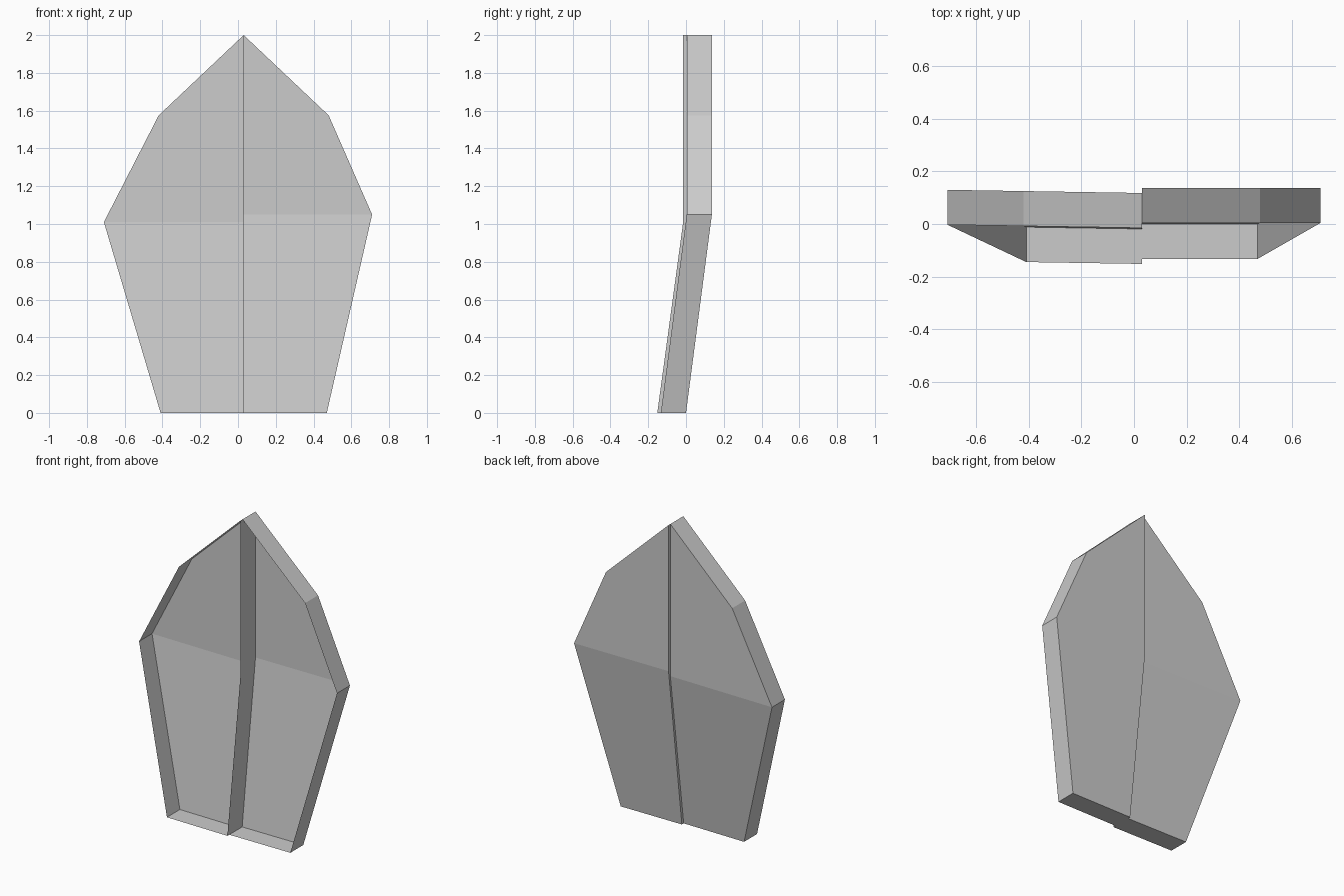
import bpy
import bmesh

if "Cube" in bpy.data.objects:
    bpy.data.objects.remove(bpy.data.objects["Cube"])

SEAM_X = 0.03     # where the two halves meet
DEPTH = 0.133     # rim depth towards the front

grey = bpy.data.materials.new("plain_grey")
grey.diffuse_color = (0.6, 0.6, 0.6, 1)
grey.use_nodes = True
grey.node_tree.nodes["Principled BSDF"].inputs["Base Color"].default_value = grey.diffuse_color


def shell_half(name, shoulder, elbow, foot, y_seam, y_outer):
    """Open-fronted tray: folded back panel with a rim wall all round.
    shoulder, elbow and foot are (x, z) points; y_* place the upper back panel."""
    def back_y(x, z):
        t = (x - SEAM_X) / (elbow[0] - SEAM_X)
        y = y_seam + (y_outer - y_seam) * t
        return y - 0.137 * max(0.0, 1 - z / elbow[1])   # lower part leans forward

    outline = [(SEAM_X, 2.0), shoulder, elbow, foot, (SEAM_X, 0.0),
               (SEAM_X, elbow[1]), (SEAM_X, shoulder[1])]
    bm = bmesh.new()
    back = [bm.verts.new((x, back_y(x, z), z)) for x, z in outline]
    front = [bm.verts.new((x, back_y(x, z) - DEPTH, z)) for x, z in outline]

    # Back panel: tip, middle, inner lower triangle, outer lower triangle
    for ids in ((0, 1, 6), (1, 2, 5, 6), (2, 4, 5), (2, 3, 4)):
        bm.faces.new([back[i] for i in ids])
    # Rim walls, including the one along the seam
    n = len(outline)
    for i in range(n):
        j = (i + 1) % n
        bm.faces.new((back[j], back[i], front[i], front[j]))
    bmesh.ops.recalc_face_normals(bm, faces=bm.faces)

    mesh = bpy.data.meshes.new(name)
    bm.to_mesh(mesh)
    bm.free()
    mesh.materials.append(grey)
    obj = bpy.data.objects.new(name, mesh)
    bpy.context.collection.objects.link(obj)
    return obj


shell_half("left_half", (-0.42, 1.575), (-0.71, 1.01), (-0.41, 0.0), 0.118, 0.13)
shell_half("right_half", (0.48, 1.575), (0.71, 1.05), (0.47, 0.0), 0.137, 0.137)
